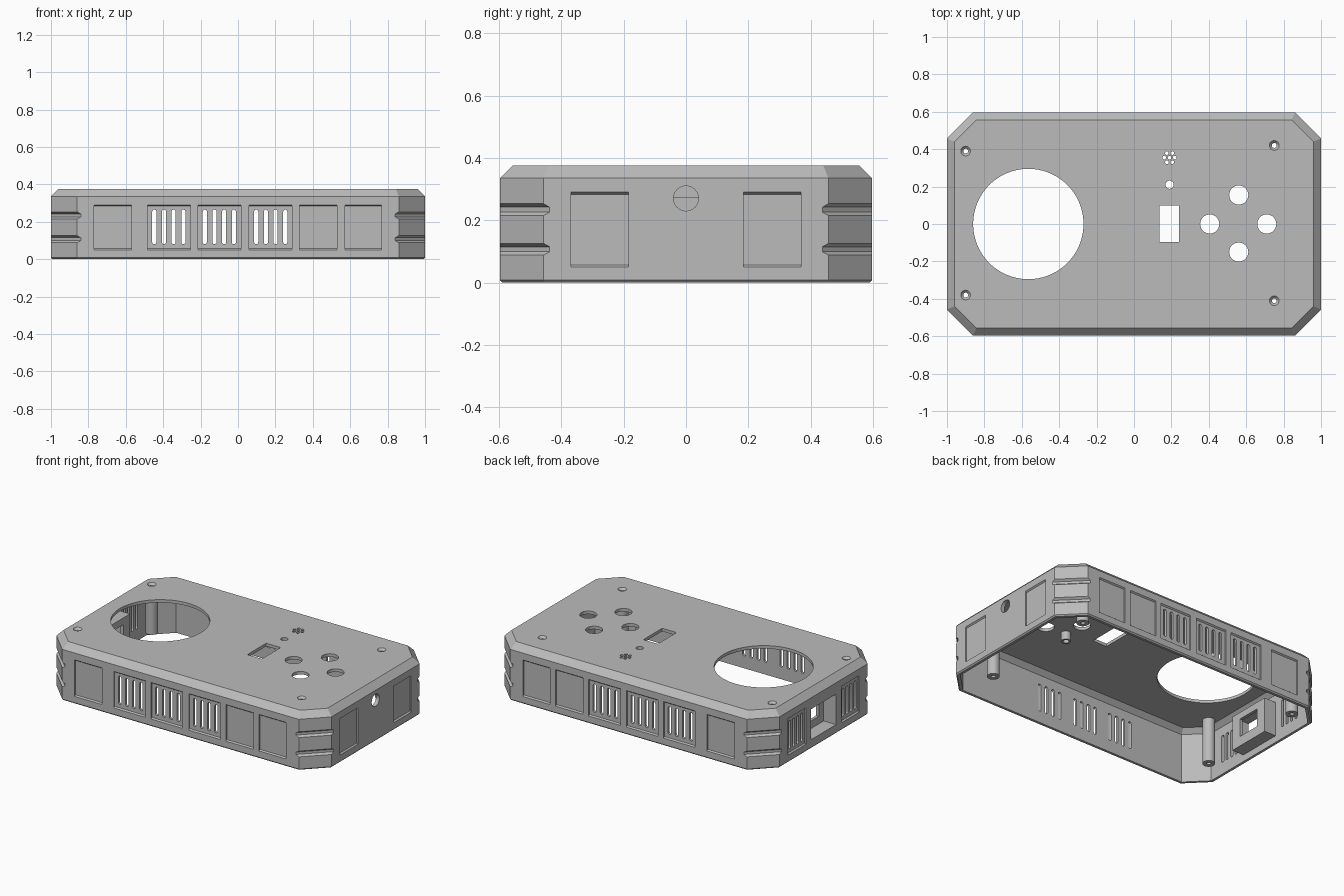
import bpy, bmesh, math
from mathutils import Matrix

cube = bpy.data.objects.get("Cube")
if cube:
    bpy.data.objects.remove(cube)

# Single plastic colour
grey = bpy.data.materials.new("grey_plastic")
grey.use_nodes = True
GREY = (0.5, 0.5, 0.5, 1)
grey.diffuse_color = GREY
grey.node_tree.nodes["Principled BSDF"].inputs["Base Color"].default_value = GREY

H, WALL = 0.375, 0.025


def loft(bm, loops, matrix=Matrix()):
    """Closed solid skinned through a list of 3D point loops."""
    rings = [[bm.verts.new(p) for p in loop] for loop in loops]
    faces = [bm.faces.new(rings[0]), bm.faces.new(rings[-1])]
    for a, b in zip(rings, rings[1:]):
        for i in range(len(a)):
            j = (i + 1) % len(a)
            faces.append(bm.faces.new((a[i], a[j], b[j], b[i])))
    bmesh.ops.recalc_face_normals(bm, faces=faces)
    bmesh.ops.transform(bm, matrix=matrix, verts=[v for r in rings for v in r])


def octagon(inset, z):
    x, y = 1 - inset, 0.597 - inset
    c = 0.14 - inset * (2 - math.sqrt(2))
    quarter = [(x, y - c), (x - c, y)]
    half = quarter + [(-px, py) for px, py in reversed(quarter)]
    return [(px, py, z) for px, py in half + [(-px, -py) for px, py in half]]


def circle(x, y, z, r, n=32):
    return [(x + r * math.cos(2 * math.pi * i / n),
             y + r * math.sin(2 * math.pi * i / n), z) for i in range(n)]


def box(bm, x0, x1, y0, y1, z0, z1):
    loft(bm, [[(x0, y0, z), (x1, y0, z), (x1, y1, z), (x0, y1, z)] for z in (z0, z1)])


def side(x, y, degrees):
    """Frame on a wall: local x points outward, local y runs along the wall."""
    return Matrix.Translation((x, y, 0)) @ Matrix.Rotation(math.radians(degrees), 4, 'Z')


def recess(bm, frame, width, z0, z1, depth, slope):
    """Shallow trough with sloped upper and lower edges."""
    prof = [(0.03, z0), (0, z0), (-depth, z0 + slope),
            (-depth, z1 - slope), (0, z1), (0.03, z1)]
    loft(bm, [[(d, t, z) for d, z in prof] for t in (-width / 2, width / 2)], frame)


def slot(bm, frame, t, r=0.011, z0=0.08, z1=0.265):
    """Round-ended vent through the wall."""
    pts = []
    for i in range(18):
        a = math.pi * (i if i < 9 else i - 1) / 8
        zc = z1 - r if i < 9 else z0 + r
        pts.append((t + r * math.cos(a), zc + r * math.sin(a)))
    loft(bm, [[(d, p, z) for p, z in pts] for d in (-0.06, 0.05)], frame)


def make(name, bm):
    mesh = bpy.data.meshes.new(name)
    bm.to_mesh(mesh)
    bm.free()
    mesh.materials.append(grey)
    ob = bpy.data.objects.new(name, mesh)
    bpy.context.collection.objects.link(ob)
    return ob


def cut(ob, bm):
    """Subtract the solids in bm and bake the result."""
    tool = make("cutter", bm)
    tool.hide_render = True
    mod = ob.modifiers.new("cut", 'BOOLEAN')
    mod.operation, mod.solver, mod.object = 'DIFFERENCE', 'EXACT', tool
    bpy.context.view_layer.update()
    dg = bpy.context.evaluated_depsgraph_get()
    mesh = bpy.data.meshes.new_from_object(ob.evaluated_get(dg))
    ob.modifiers.clear()
    ob.data = mesh
    bpy.data.objects.remove(tool)


# Shell with chamfered rims, hollow and open underneath
bm = bmesh.new()
loft(bm, [octagon(0.008, 0), octagon(0, 0.008), octagon(0, 0.335), octagon(0.04, H)])
shell = make("case_shell", bm)
bm = bmesh.new()
loft(bm, [octagon(WALL, -0.05), octagon(WALL, 0.325), octagon(0.055, H - 0.02)])
cut(shell, bm)

# Recessed wall panels and corner grooves
Y = 0.597
LONG = [(-0.67, 0.2, False), (-0.37, 0.23, True), (-0.1, 0.23, True),
        (0.175, 0.23, True), (0.43, 0.2, False), (0.67, 0.195, False)]
panels = [(side(x, s * Y, s * 90), w, v) for x, w, v in LONG for s in (-1, 1)]
panels += [(side(1, y, 0), 0.185, False) for y in (-0.277, 0.277)]
panels += [(side(-1, y, 180), 0.185, True) for y in (-0.277, 0.277)]
bm = bmesh.new()
for frame, w, vented in panels:
    recess(bm, frame, w, 0.05, 0.29, 0.009, 0.007)
for sx in (-1, 1):
    for sy in (-1, 1):
        corner = side(sx * 0.93, sy * (Y - 0.07), math.degrees(math.atan2(sy, sx)))
        for z in (0.088, 0.215):
            recess(bm, corner, 0.27, z, z + 0.038, 0.014, 0.011)
cut(shell, bm)

# Vents, port opening and side jack
bm = bmesh.new()
for frame, w, vented in panels:
    if vented:
        for i in range(4):
            slot(bm, frame, (i - 1.5) * w * 0.225)
box(bm, -1.1, -0.95, -0.13, 0.13, 0.06, 0.26)
loft(bm, [circle(0, 0, z, 0.04) for z in (-0.1, 0.1)],
     Matrix.Translation((1, 0, 0.27)) @ Matrix.Rotation(math.pi / 2, 4, 'Y'))
cut(shell, bm)

# Openings in the lid
SCREWS = [(-0.9, 0.39), (-0.9, -0.38), (0.75, 0.42), (0.75, -0.41)]
holes = [(-0.565, 0, 0.295, 96), (0.19, 0.21, 0.022, 24), (0.19, 0.355, 0.01, 12)]
holes += [(x, y, 0.051, 40) for x, y in ((0.405, 0), (0.71, 0), (0.56, 0.155), (0.56, -0.15))]
holes += [(0.19 + 0.028 * math.cos(i * math.pi / 3),
           0.355 + 0.028 * math.sin(i * math.pi / 3), 0.01, 12) for i in range(6)]
bm = bmesh.new()
for x, y, r, n in holes:
    loft(bm, [circle(x, y, z, r, n) for z in (0.3, 0.45)])
for x, y in SCREWS:
    loft(bm, [circle(x, y, z, r) for z, r in
              ((0.3, 0.013), (H - 0.014, 0.013), (H, 0.026), (H + 0.03, 0.026))])
box(bm, 0.135, 0.24, -0.095, 0.1, 0.3, 0.45)
cut(shell, bm)

# Port pocket behind the end wall
bm = bmesh.new()
box(bm, -0.99, -0.89, -0.15, 0.15, 0.045, 0.275)
pocket = make("port_pocket", bm)
bm = bmesh.new()
box(bm, -1.1, -0.91, -0.13, 0.13, 0.06, 0.26)
cut(pocket, bm)
bm = bmesh.new()
box(bm, -0.95, -0.8, -0.08, 0.08, 0.11, 0.23)
cut(pocket, bm)


# Hollow screw posts and a small sleeve under the lid
def tube(name, x, y, r, bore, z0, z1):
    bm = bmesh.new()
    loft(bm, [circle(x, y, z, r) for z in (z0, z1)])
    ob = make(name, bm)
    bm = bmesh.new()
    loft(bm, [circle(x, y, z, bore) for z in (z0 - 0.05, z1 + 0.05)])
    cut(ob, bm)
    return ob


parts = [shell, pocket]
for i, (x, y) in enumerate(SCREWS):
    parts.append(tube(f"screw_post_{i + 1}", x, y, 0.038, 0.0135, 0.06, 0.358))
parts.append(tube("lid_sleeve", 0.42, -0.13, 0.03, 0.018, 0.3, 0.358))

bpy.ops.object.select_all(action='DESELECT')
for ob in parts:
    ob.select_set(True)
bpy.context.view_layer.objects.active = shell
bpy.ops.object.shade_smooth_by_angle(angle=math.radians(25))
